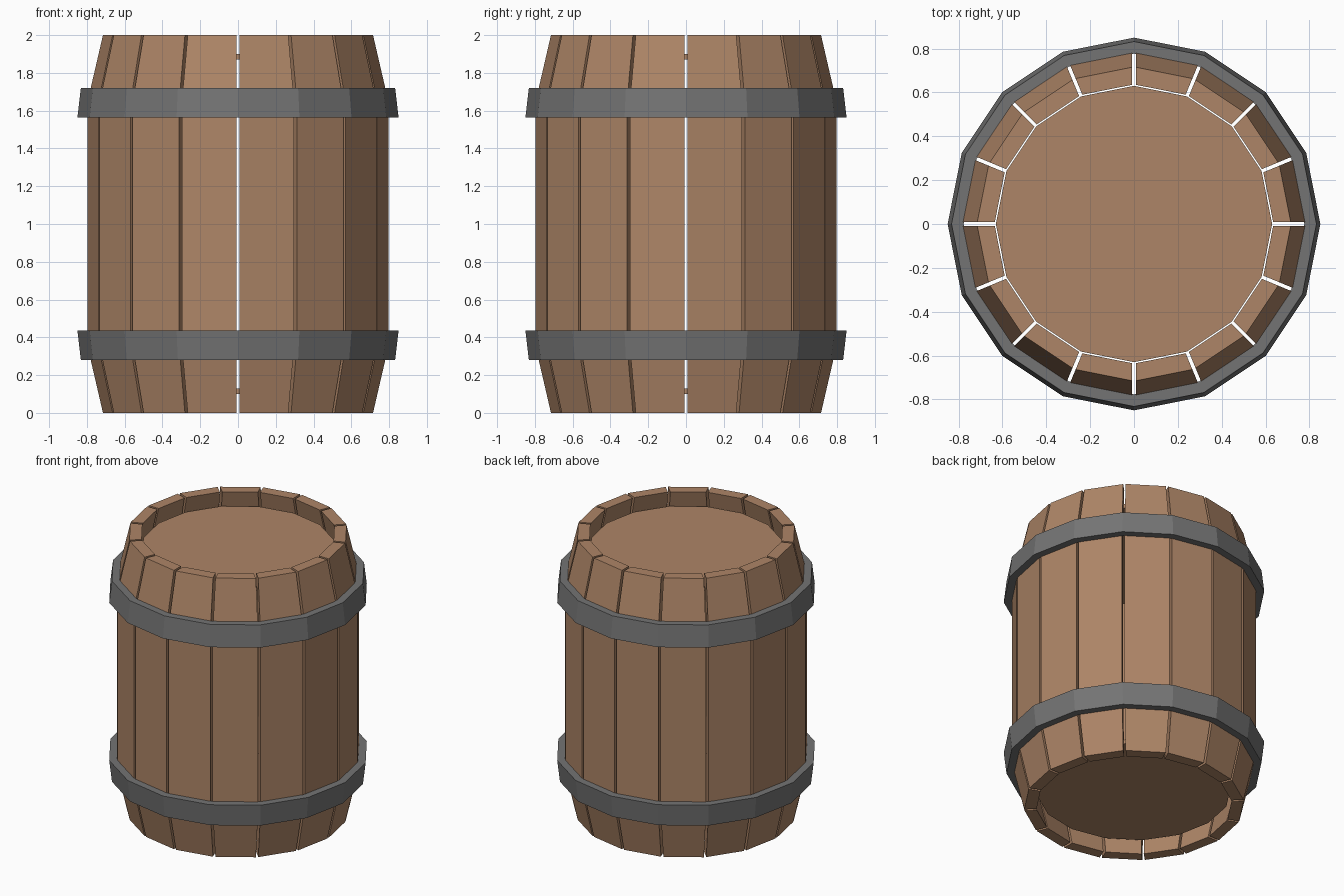
import bpy, bmesh, math
from mathutils import Vector

if "Cube" in bpy.data.objects:
    bpy.data.objects.remove(bpy.data.objects["Cube"])

N = 16                 # sides of the barrel
STEP = 2 * math.pi / N
GAP = 0.008            # half the slit between staves


def material(name, rgb):
    m = bpy.data.materials.new(name)
    m.diffuse_color = (*rgb, 1)
    m.use_nodes = True
    m.node_tree.nodes["Principled BSDF"].inputs["Base Color"].default_value = m.diffuse_color
    return m


wood = material("brown wood", (0.42, 0.235, 0.135))
iron = material("grey iron", (0.175, 0.175, 0.175))


def finish(name, bm, mat):
    bmesh.ops.recalc_face_normals(bm, faces=bm.faces)
    me = bpy.data.meshes.new(name)
    bm.to_mesh(me)
    bm.free()
    me.materials.append(mat)
    ob = bpy.data.objects.new(name, me)
    bpy.context.collection.objects.link(ob)
    return ob


def skin(bm, rings, closed):
    """Join successive closed cross-sections into a surface."""
    n = len(rings[0])
    for a, b in zip(rings, rings[1:] + (rings[:1] if closed else [])):
        for i in range(n):
            j = (i + 1) % n
            bm.faces.new((a[i], a[j], b[j], b[i]))
    if not closed:
        bm.faces.new(rings[0])
        bm.faces.new(rings[-1])


# Staves: bent planks with a narrow slit between neighbours
stave_profile = [(0.0, 0.715, 0.635), (0.355, 0.797, 0.717),
                 (1.645, 0.797, 0.717), (2.0, 0.715, 0.635)]
for k in range(N):
    bm = bmesh.new()
    a0, a1 = k * STEP, (k + 1) * STEP

    def corner(r, a, side, z):
        return bm.verts.new((r * math.cos(a) - side * GAP * math.sin(a),
                             r * math.sin(a) + side * GAP * math.cos(a), z))

    rings = [[corner(ro, a0, 1, z), corner(ro, a1, -1, z),
              corner(ri, a1, -1, z), corner(ri, a0, 1, z)]
             for z, ro, ri in stave_profile]
    skin(bm, rings, False)
    finish(f"stave_{k + 1}", bm, wood)


# Hoops: tapered iron bands following the bend
def hoop(name, section):
    bm = bmesh.new()
    rings = [[bm.verts.new((r * math.cos(k * STEP), r * math.sin(k * STEP), z))
              for r, z in section] for k in range(N)]
    skin(bm, rings, True)
    finish(name, bm, iron)


lower = [(0.832, 0.28), (0.85, 0.435), (0.795, 0.435), (0.777, 0.28)]
hoop("lower_hoop", lower)
hoop("upper_hoop", [(r, 2 - z) for r, z in lower])

# Recessed heads closing both ends
for name, z in (("top_head", 1.885), ("bottom_head", 0.115)):
    bm = bmesh.new()
    bmesh.ops.create_cone(bm, cap_ends=True, segments=N, radius1=0.64,
                          radius2=0.64, depth=0.03)
    bmesh.ops.translate(bm, verts=bm.verts, vec=Vector((0, 0, z)))
    # put corners on the stave slits
    for i, v in enumerate(bm.verts):
        a = round(math.atan2(v.co.y, v.co.x) / STEP) * STEP
        v.co.x, v.co.y = 0.63 * math.cos(a), 0.63 * math.sin(a)
    finish(name, bm, wood)
